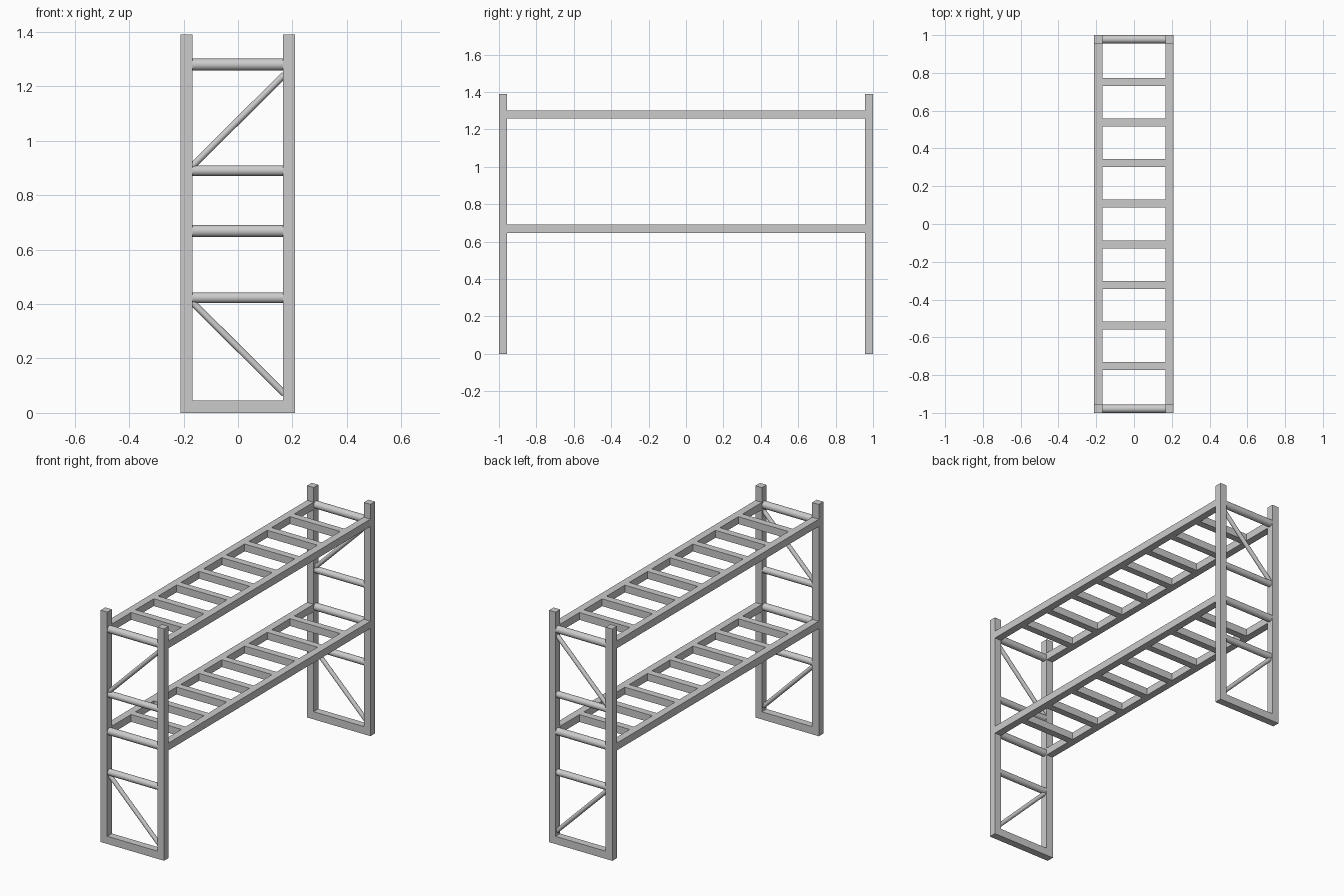
import bpy
from mathutils import Vector

if "Cube" in bpy.data.objects:
    bpy.data.objects.remove(bpy.data.objects["Cube"])

T = 0.044           # square tube size
XL, XR = -0.1895, 0.1875   # centre lines of left and right posts
IN_L, IN_R = XL + T / 2, XR - T / 2
H = 1.39
Y_END = 1 - T / 2


def box(name, lo, hi):
    lo, hi = Vector(lo), Vector(hi)
    bpy.ops.mesh.primitive_cube_add(size=1, location=(lo + hi) / 2)
    ob = bpy.context.object
    ob.name = name
    ob.scale = hi - lo
    bpy.ops.object.transform_apply(location=False, rotation=False, scale=True)
    return ob


def rod(name, a, b, r):
    a, b = Vector(a), Vector(b)
    d = b - a
    bpy.ops.mesh.primitive_cylinder_add(vertices=32, radius=r, depth=d.length, location=(a + b) / 2)
    ob = bpy.context.object
    ob.name = name
    ob.rotation_euler = d.to_track_quat('Z', 'Y').to_euler()
    bpy.ops.object.shade_smooth_by_angle()
    return ob


# End frames: posts, foot bar, round rungs and diagonal braces
for end, y in (("front", -Y_END), ("back", Y_END)):
    y0, y1 = y - T / 2, y + T / 2
    for side, x in (("left", XL), ("right", XR)):
        box(f"{end}_{side}_post", (x - T / 2, y0, 0), (x + T / 2, y1, H))
    box(f"{end}_foot_bar", (IN_L, y0, 0), (IN_R, y1, 0.046))
    for z, r in ((1.28, 0.022), (0.89, 0.0195), (0.668, 0.022), (0.423, 0.0195)):
        rod(f"{end}_cross_rod", (IN_L - 0.005, y, z), (IN_R + 0.005, y, z), r)
    rod(f"{end}_upper_brace", (IN_L - 0.005, y, 0.902), (IN_R + 0.005, y, 1.243), 0.0125)
    rod(f"{end}_lower_brace", (IN_L - 0.005, y, 0.411), (IN_R + 0.005, y, 0.07), 0.0125)

# Two horizontal ladder shelves: side rails and flat slats
for level, z in (("upper", 1.28), ("lower", 0.668)):
    z0, z1 = z - T / 2, z + T / 2
    for side, x in (("left", XL), ("right", XR)):
        box(f"{level}_{side}_rail", (x - T / 2, -1 + T, z0), (x + T / 2, 1 - T, z1))
    for i in range(8):
        y = (i - 3.5) * 0.215
        box(f"{level}_slat", (IN_L, y - 0.021, z0), (IN_R, y + 0.021, z1))
